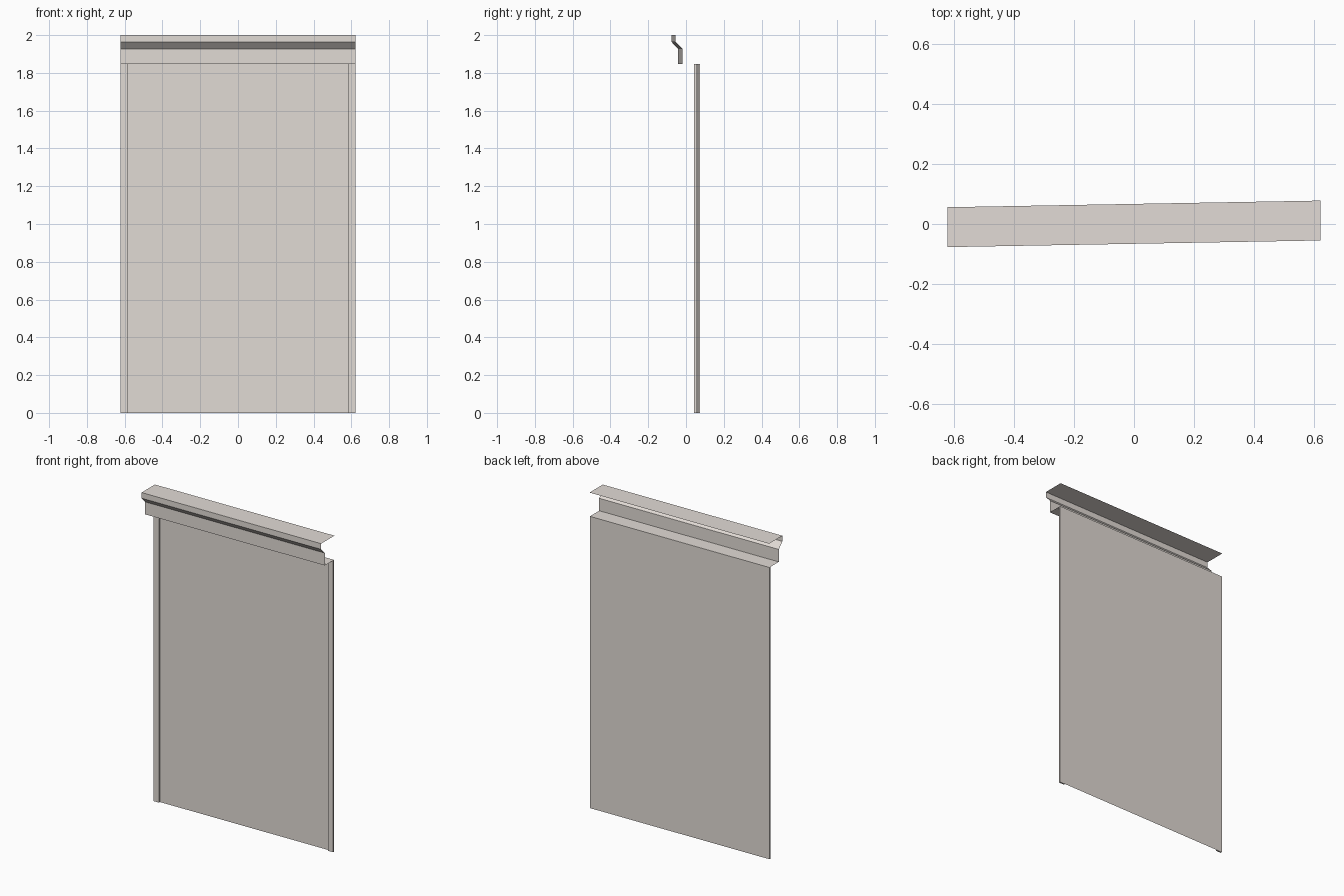
import bpy
import bmesh
from mathutils import Matrix, Vector

cube = bpy.data.objects.get("Cube")
if cube:
    bpy.data.objects.remove(cube, do_unlink=True)

HALF_W = 0.6215     # half the width
INNER = 0.585       # inner edge of the side strips
TOP_BACK = 0.067    # back edge of the cornice top
BACK, STRIP = 0.063, 0.053   # depth of the panel and of the strip fronts
LEDGE = 1.848       # top of the wall, foot of the cornice

# The whole wall runs slightly askew to the x axis
SKEW = Matrix.Identity(4)
SKEW[1][0] = 0.0178

stone = bpy.data.materials.new("pale warm grey stone")
stone.use_nodes = True
colour = (0.76, 0.71, 0.67, 1)
stone.diffuse_color = colour
stone.node_tree.nodes["Principled BSDF"].inputs["Base Color"].default_value = colour


def sheet(name, path, sweep, capped=False):
    """Sweep an open path of points into a thin folded sheet."""
    bm = bmesh.new()
    start = [bm.verts.new(p) for p in path]
    end = [bm.verts.new(Vector(p) + Vector(sweep)) for p in path]
    for i in range(len(path) - 1):
        bm.faces.new((start[i], end[i], end[i + 1], start[i + 1]))
    if capped:
        bm.faces.new(start)
        bm.faces.new(end[::-1])
    bm.transform(SKEW)
    mesh = bpy.data.meshes.new(name)
    bm.to_mesh(mesh)
    bm.free()
    mesh.materials.append(stone)
    bpy.context.collection.objects.link(bpy.data.objects.new(name, mesh))


# Flat wall panel
sheet("wall_panel", [(-HALF_W, BACK, 0), (-HALF_W, BACK, LEDGE)], (2 * HALF_W, 0, 0))

# Shallow raised strips along both sides
for name, x0, x1 in (("right_strip", -HALF_W, -INNER), ("left_strip", INNER, HALF_W)):
    plan = [(x1, BACK, 0), (x1, STRIP, 0), (x0, STRIP, 0), (x0, BACK, 0)]
    sheet(name, plan, (0, 0, LEDGE), capped=True)

# Open folded cornice: ledge, fascia, slope, upper lip, top
profile = [(BACK, LEDGE), (-0.030, LEDGE), (-0.030, 1.927),
           (-0.066, 1.964), (-0.066, 2.0), (TOP_BACK, 2.0)]
sheet("cornice", [(-HALF_W, y, z) for y, z in profile], (2 * HALF_W, 0, 0))
